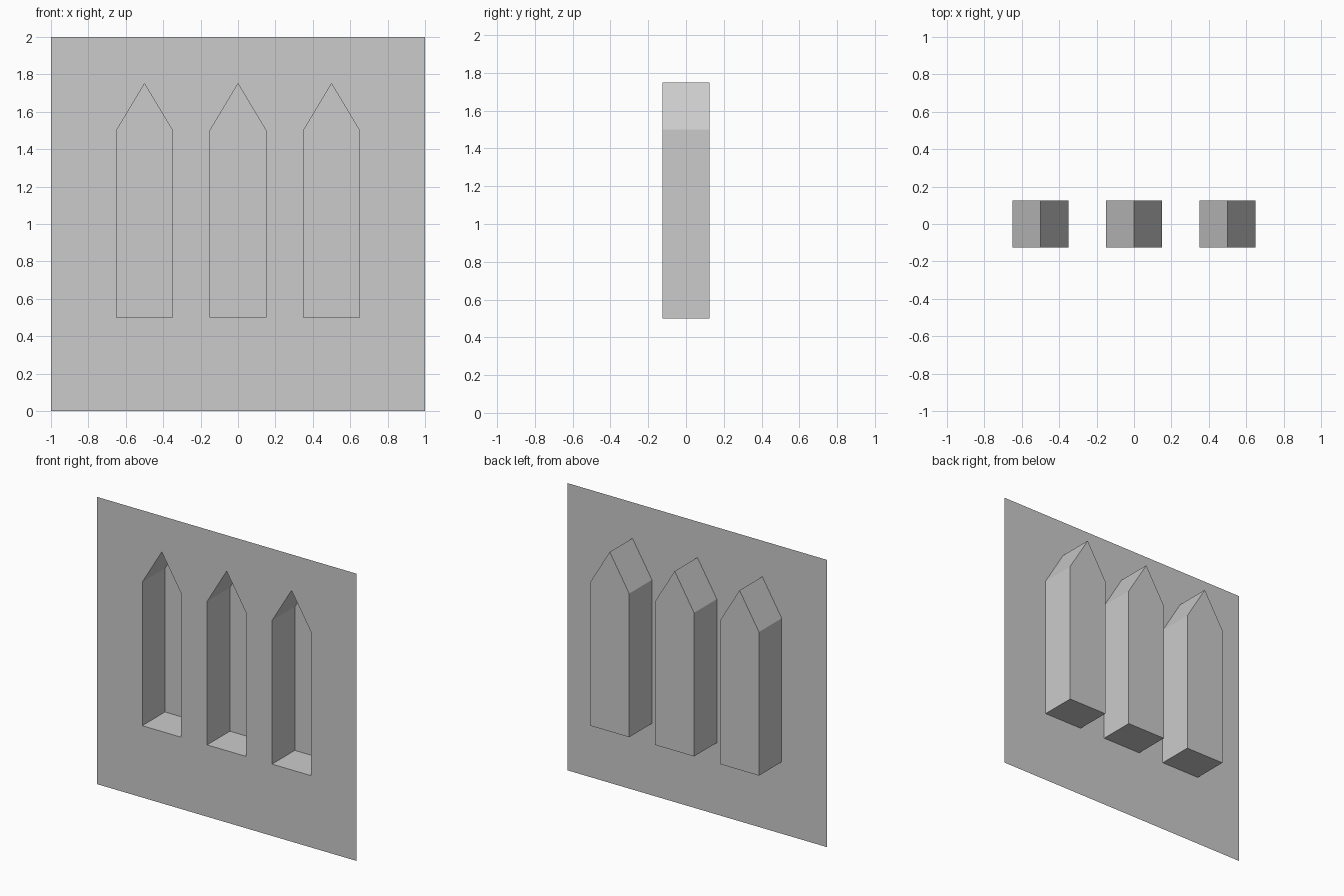
import bpy, bmesh

if "Cube" in bpy.data.objects:
    bpy.data.objects.remove(bpy.data.objects["Cube"])

FRONT, BACK = -0.125, 0.125
CENTRES = (-0.5, 0.0, 0.5)
WALL = [(-1, 0), (1, 0), (1, 2), (-1, 2)]
NICHE = [(-0.15, 0.5), (0.15, 0.5), (0.15, 1.5), (0, 1.75), (-0.15, 1.5)]


def ring(bm, profile, y, cx=0.0):
    return [bm.verts.new((cx + x, y, z)) for x, z in profile]


def finish(bm, name):
    mesh = bpy.data.meshes.new(name)
    bm.to_mesh(mesh)
    bm.free()
    obj = bpy.data.objects.new(name, mesh)
    bpy.context.collection.objects.link(obj)


# Thin wall sheet with three pointed openings
bm = bmesh.new()
for loop in [ring(bm, WALL, FRONT)] + [ring(bm, NICHE, FRONT, cx) for cx in CENTRES]:
    for a, b in zip(loop, loop[1:] + loop[:1]):
        bm.edges.new((a, b))
bmesh.ops.triangle_fill(bm, edges=bm.edges[:], use_beauty=True, normal=(0, -1, 0))
for face in bm.faces:
    face.normal_update()
    if face.normal.y > 0:
        face.normal_flip()
finish(bm, "wall")

# Recessed niches: open at the front, closed at the back, facing inward
for i, cx in enumerate(CENTRES):
    bm = bmesh.new()
    front, back = ring(bm, NICHE, FRONT, cx), ring(bm, NICHE, BACK, cx)
    bm.faces.new(back)
    for k in range(len(NICHE)):
        n = (k + 1) % len(NICHE)
        bm.faces.new((front[k], front[n], back[n], back[k]))
    finish(bm, f"niche_{i + 1}")
